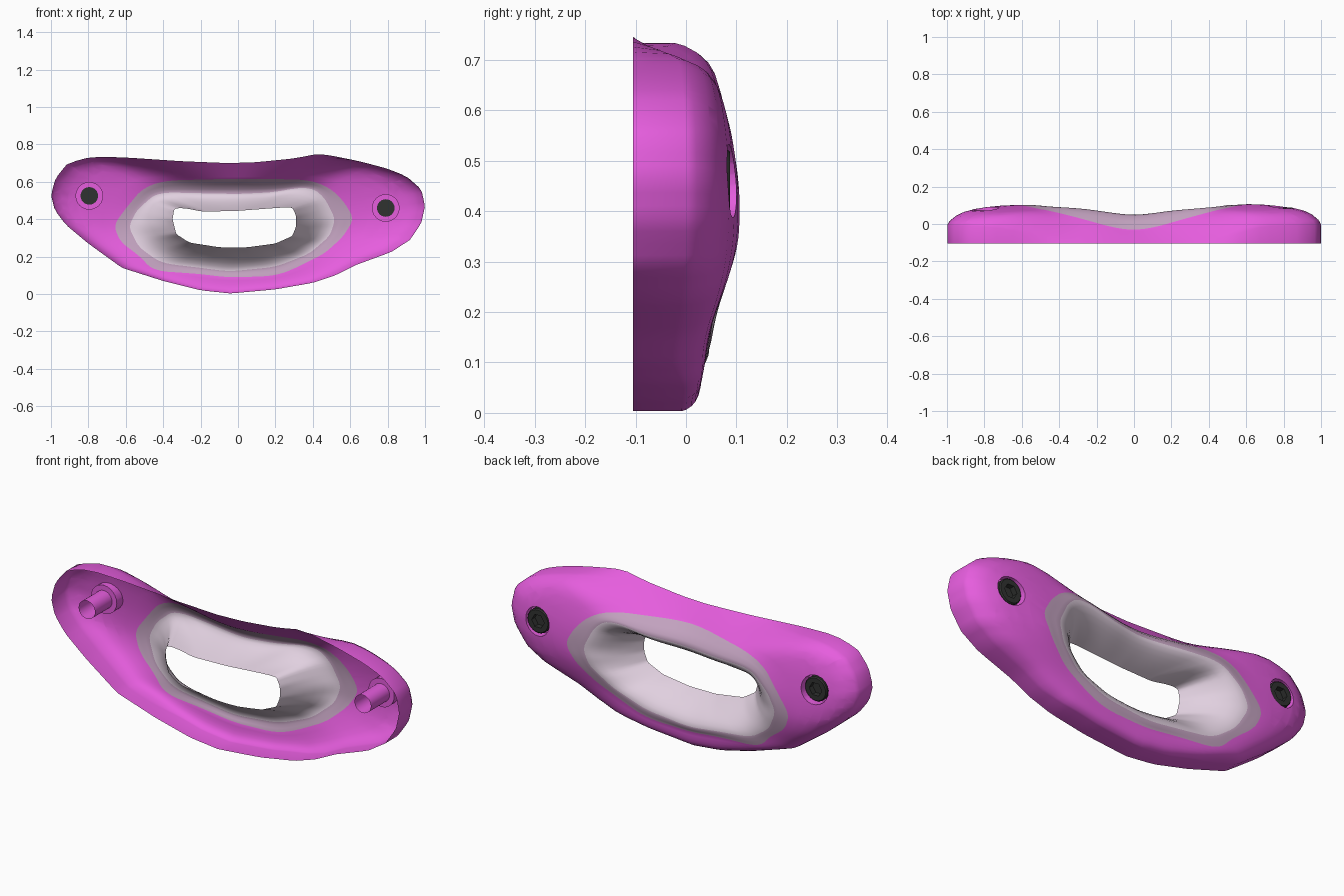
import bpy, bmesh, math
from mathutils import Vector

if "Cube" in bpy.data.objects:
    bpy.data.objects.remove(bpy.data.objects["Cube"])

N = 112
CX, CZ, ZS = 0.0, 0.36, 2.2      # centre and stretch of the elliptical sweep
BACK = -0.105                    # mounting plane
# Bolt x, z, recess floor y, head top y
BOLTS = [(-0.795, 0.525, .035, .073), (0.79, 0.46, .048, .087)]
R_REC = 0.073


def material(name, col):
    m = bpy.data.materials.new(name)
    m.diffuse_color = (*col, 1)
    m.use_nodes = True
    m.node_tree.nodes["Principled BSDF"].inputs["Base Color"].default_value = m.diffuse_color
    return m


magenta = material("magenta", (0.79, 0.11, 0.73))
mauve = material("mauve_grey", (0.54, 0.36, 0.52))
pale = material("pale_lilac", (0.75, 0.63, 0.74))
dark = material("dark_steel", (0.03, 0.032, 0.03))

# Front-view loops (x, z)
outline = [(1, .47), (.98, .56), (.9, .63), (.8, .67), (.65, .71), (.5, .74), (.43, .75), (.3, .725),
           (.1, .705), (-.05, .70), (-.3, .71), (-.6, .73), (-.78, .735), (-.91, .7), (-.975, .62),
           (-1, .53), (-.98, .45), (-.92, .37), (-.8, .27), (-.62, .14), (-.4, .07), (-.2, .02),
           (-.04, .003), (.2, .025), (.4, .06), (.52, .1), (.63, .155), (.82, .225), (.92, .29), (.98, .38)]
band = [(.62, .40), (.57, .49), (.49, .57), (.38, .612), (0, .617), (-.4, .607), (-.51, .565), (-.59, .47),
        (-.665, .37), (-.63, .28), (-.51, .19), (-.46, .125), (-.2, .107), (-.05, .088), (.2, .097),
        (.3, .135), (.46, .215), (.56, .305)]
white = [(.52, .40), (.46, .52), (.38, .58), (.2, .545), (0, .535), (-.25, .54), (-.43, .545), (-.54, .45),
         (-.585, .36), (-.53, .25), (-.41, .165), (-.2, .14), (-.05, .12), (.2, .145), (.38, .215), (.49, .31)]
hole = [(.31, .36), (.31, .42), (.29, .465), (.2, .46), (0, .445), (-.2, .44), (-.27, .46), (-.34, .46),
        (-.35, .40), (-.33, .32), (-.26, .275), (-.1, .25), (.05, .25), (.2, .27), (.29, .31)]
# Heights of the band and pale edges every 45 degrees
band_y = [.105, .08, -.03, .075, .1, .05, .033, .052]
white_y = [.1, .09, .05, .09, .1, .055, .046, .057]


def ray(loop, a):
    """Point where a ray from the centre at sweep angle a meets the loop."""
    d = Vector((math.cos(a), math.sin(a) / ZS))
    best = 0
    for i, p in enumerate(loop):
        p = Vector((p[0] - CX, p[1] - CZ))
        q = loop[(i + 1) % len(loop)]
        e = Vector((q[0] - CX, q[1] - CZ)) - p
        den = d.x * e.y - d.y * e.x
        if abs(den) < 1e-9:
            continue
        t = (p.x * e.y - p.y * e.x) / den
        s = (p.x * d.y - p.y * d.x) / den
        if t > 0 and -1e-6 <= s <= 1 + 1e-6:
            best = max(best, t)
    return Vector((CX, CZ)) + d * best


def soft_ray(loop, a, w):
    return sum((ray(loop, a + w * k) for k in (-2, -1, 0, 1, 2)), Vector((0, 0))) / 5


def periodic(vals, a):
    u = (a / (2 * math.pi) * len(vals)) % len(vals)
    i = int(u)
    f = u - i
    p0, p1, p2, p3 = (vals[(i + k) % len(vals)] for k in (-1, 0, 1, 2))
    return p1 + .5 * f * (p2 - p0 + f * (2 * p0 - 5 * p1 + 4 * p2 - p3 + f * (3 * (p1 - p2) + p3 - p0)))


def ramp(s):
    k = min(1, max(0, (s - .72) / .2))
    return k * k * (3 - 2 * k)


SHOULDER = [(0, 0), (0, .5), (.03, .6), (.12, .74), (.22, .83), (.36, .90), (.55, .95), (.78, .985), (1, 1)]
CREST = (.35, .7, 1)


def section(a):
    """Points from the back rim over the shoulder and crest into the hole."""
    o, h = ray(outline, a), soft_ray(hole, a, .02)
    b, w = soft_ray(band, a, .05), soft_ray(white, a, .05)
    yb, yw = periodic(band_y, a), periodic(white_y, a)
    k, low = ramp(math.sin(a)), ramp(-math.sin(a))
    pts = []
    for i, (f, g) in enumerate(SHOULDER):
        lin = i / (len(SHOULDER) - 1)            # straight slope along the top middle
        f, g = f + (lin - f) * k, g + (lin - g) * k
        if i:
            g += (1 - g) * .4 * low              # boxier lower edge
        p = o.lerp(b, f)
        pts.append((p.x, BACK + (yb - BACK) * g, p.y))
    for f in CREST:
        p = b.lerp(w, f)
        pts.append((p.x, yb + (yw - yb) * math.sin(f * math.pi / 2), p.y))
    for f in (.17, .34, .5, .66, .8, .9, 1):
        p = w.lerp(h, f)
        pts.append((p.x, yw + (BACK + .005 - yw) * f ** 1.7, p.y))
    return pts


# Hollow shell with grip opening
bm = bmesh.new()
rings = [[bm.verts.new(p) for p in section(2 * math.pi * j / N)] for j in range(N)]
nb = len(SHOULDER) - 1
for j in range(N):
    A, B = rings[j], rings[(j + 1) % N]
    for i in range(len(A) - 1):
        f = bm.faces.new((A[i], A[i + 1], B[i + 1], B[i]))
        f.material_index = 0 if i < nb else 1 if i < nb + len(CREST) else 2

# Round bolt recesses cut through the shell
SIDES = 20
for bx, bz, floor, top in BOLTS:
    c = Vector((bx, 0, bz))
    dirs = [Vector((math.cos(t), 0, math.sin(t))) for t in
            (2 * math.pi * k / SIDES for k in range(SIDES))]
    apo = R_REC * math.cos(math.pi / SIDES)

    def inside(f, planes):
        m = f.calc_center_median()
        return all((m - c).dot(d) < apo for d in planes)

    near = [f for f in bm.faces if any(math.hypot(v.co.x - bx, v.co.z - bz) < .17 for v in f.verts)]
    for k, d in enumerate(dirs):
        near = [f for f in near if inside(f, dirs[:k])]
        geom = list({e for f in near for e in f.edges} | {v for f in near for v in f.verts}) + near
        res = bmesh.ops.bisect_plane(bm, geom=geom, dist=1e-5, plane_co=c + d * apo, plane_no=d)
        near = list({g for g in res["geom"] if isinstance(g, bmesh.types.BMFace)} | set(f for f in near if f.is_valid))
    bmesh.ops.delete(bm, geom=[f for f in near if inside(f, dirs)], context='FACES')
    edges = [e for e in bm.edges if e.is_boundary and
             all(math.hypot(v.co.x - bx, v.co.z - bz) < R_REC + .004 for v in e.verts)]
    for v in bmesh.ops.extrude_edge_only(bm, edges=edges)["geom"]:
        if isinstance(v, bmesh.types.BMVert):
            v.co.y = floor


def finish(bm, name, mats, angle=30):
    me = bpy.data.meshes.new(name)
    bm.to_mesh(me)
    bm.free()
    ob = bpy.data.objects.new(name, me)
    bpy.context.collection.objects.link(ob)
    for m in mats:
        me.materials.append(m)
    bpy.ops.object.select_all(action='DESELECT')
    ob.select_set(True)
    bpy.context.view_layer.objects.active = ob
    bpy.ops.object.shade_smooth_by_angle(angle=math.radians(angle))


finish(bm, "hold_shell", [magenta, mauve, pale], 50)


def lathe(prof, cx, cz, hex_from=99):
    """Spin (radius, y) points around y; points from hex_from on lie on a hexagon."""
    bm = bmesh.new()
    n = 24
    loops = []
    for i, (r, y) in enumerate(prof):
        loop = []
        for k in range(n):
            t = 2 * math.pi * k / n
            s = r
            if i >= hex_from:
                s = r * math.cos(math.pi / 6) / math.cos((t % (math.pi / 3)) - math.pi / 6)
            loop.append(bm.verts.new((cx + s * math.cos(t), y, cz + s * math.sin(t))))
        loops.append(loop)
    for a, b in zip(loops, loops[1:]):
        for k in range(n):
            bm.faces.new((a[k], b[k], b[(k + 1) % n], a[(k + 1) % n]))
    return bm, loops


for side, (x, z, floor, top) in zip(("left", "right"), BOLTS):
    # Recess floor and bolt sleeve
    bm, _ = lathe([(R_REC + .001, floor), (.047, floor), (.047, BACK)], x, z)
    finish(bm, side + "_bolt_sleeve", [magenta])
    # Socket-head bolt
    bm, loops = lathe([(.063, floor + .002), (.063, top - .006), (.058, top), (.036, top), (.036, top - .028)],
                      x, z, 3)
    bm.faces.new(loops[0])
    bm.faces.new(loops[-1][::-1])
    bmesh.ops.recalc_face_normals(bm, faces=bm.faces)
    finish(bm, side + "_bolt", [dark])
